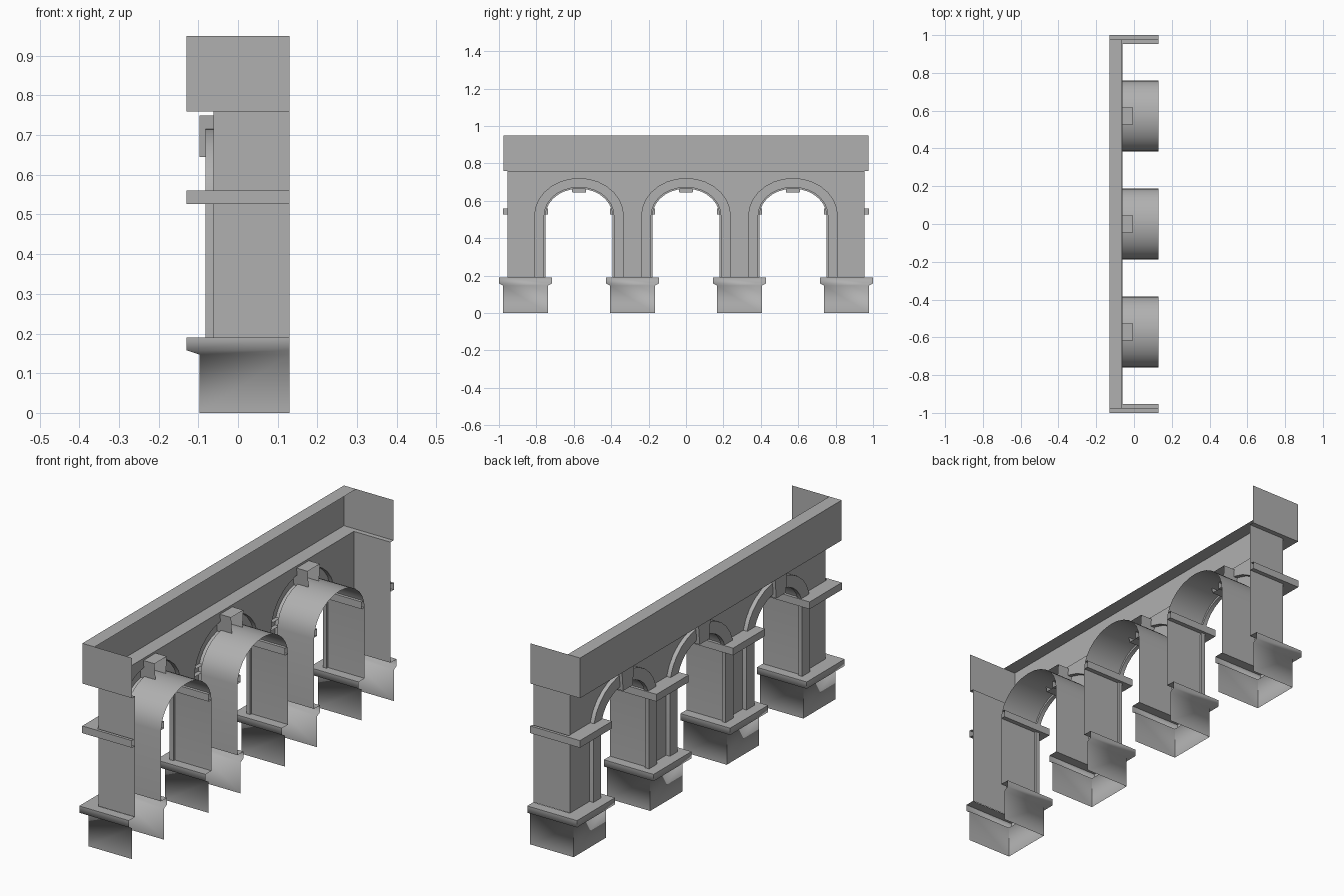
import bpy, math

if "Cube" in bpy.data.objects:
    bpy.data.objects.remove(bpy.data.objects["Cube"])

BACK, WALL, END = 0.13, -0.062, 0.954     # open back plane, wall plane, wall half length
SPACING, BASE, SPRING = 0.572, 0.19, 0.52
ARCHES = [-SPACING, 0, SPACING]
PIERS = [-1.5 * SPACING, -0.5 * SPACING, 0.5 * SPACING, 1.5 * SPACING]

stone = bpy.data.materials.new("dark_stone")
stone.diffuse_color = (0.435, 0.435, 0.435, 1)
stone.use_nodes = True
stone.node_tree.nodes["Principled BSDF"].inputs["Base Color"].default_value = stone.diffuse_color


def add_mesh(name, verts, faces, smooth=0):
    me = bpy.data.meshes.new(name)
    me.from_pydata(verts, [], faces)
    me.materials.append(stone)
    me.update()
    ob = bpy.data.objects.new(name, me)
    bpy.context.collection.objects.link(ob)
    if smooth:
        bpy.ops.object.select_all(action='DESELECT')
        ob.select_set(True)
        bpy.context.view_layer.objects.active = ob
        bpy.ops.object.shade_smooth_by_angle(angle=math.radians(smooth))
    return ob


def loft(name, rows, flip=False, smooth=0):
    """Skin a surface through rows that have equal point counts."""
    n = len(rows[0])
    faces = []
    for r in range(len(rows) - 1):
        for i in range(n - 1):
            a, b = r * n + i, (r + 1) * n + i
            f = (a, a + 1, b + 1, b)
            faces.append(f[::-1] if flip else f)
    return add_mesh(name, [p for row in rows for p in row], faces, smooth)


def u_shell(name, cy, profile, smooth=0):
    """Three-sided shell, open at the back; profile = (half width, front x, z)."""
    rows = [[(BACK, cy - h, z), (x, cy - h, z), (x, cy + h, z), (BACK, cy + h, z)]
            for h, x, z in profile]
    return loft(name, rows, flip=True, smooth=smooth)


def arch_line(cy, r, top, seg=14):
    """Arch outline (y, z) from left foot over the crown to right foot."""
    pts = [(cy - r, BASE)]
    for i in range(seg + 1):
        a = math.pi * (1 - i / seg)
        pts.append((cy + r * math.cos(a), SPRING + (top - SPRING) * math.sin(a)))
    return pts + [(cy + r, BASE)]


EXTRADOS, INTRADOS, SOFFIT = (0.237, 0.719), (0.179, 0.665), (0.189, 0.675)

# front wall with arched cut-outs
outline = [(-END, BASE), (-END, 0.76), (END, 0.76), (END, BASE)]
for cy in reversed(ARCHES):
    outline += arch_line(cy, *EXTRADOS)[::-1]
add_mesh("front_wall", [(WALL, y, z) for y, z in outline], [tuple(range(len(outline)))])

# end walls
for s, side in ((-1, "left"), (1, "right")):
    v = [(WALL, s * END, BASE), (BACK, s * END, BASE), (BACK, s * END, 0.76), (WALL, s * END, 0.76)]
    add_mesh("end_wall_" + side, v, [(0, 1, 2, 3) if s < 0 else (3, 2, 1, 0)])

# parapet band with ledge beneath and narrow coping on top
u_shell("parapet", 0, [(END, WALL, 0.76), (0.977, -0.13, 0.76), (0.977, -0.13, 0.95)])
add_mesh("parapet_coping", [(-0.13, -0.977, 0.95), (-0.066, -0.977, 0.95),
                            (-0.066, 0.977, 0.95), (-0.13, 0.977, 0.95)], [(0, 1, 2, 3)])

# arch mouldings with soffits, and keystones left open at the back
for cy in ARCHES:
    path = [(EXTRADOS, WALL), (EXTRADOS, -0.082), (INTRADOS, -0.082),
            (INTRADOS, WALL), (SOFFIT, WALL), (SOFFIT, BACK)]
    loft("arch", [[(x, y, z) for y, z in arch_line(cy, *e)] for e, x in path], smooth=35)

    v = [(x, cy + s * h, z) for x in (-0.097, -0.004)
         for s, h, z in ((-1, 0.036, 0.645), (1, 0.036, 0.645), (1, 0.046, 0.75), (-1, 0.046, 0.75))]
    add_mesh("keystone", v, [(3, 2, 1, 0), (0, 1, 5, 4),
                             (1, 2, 6, 5), (2, 3, 7, 6), (3, 0, 4, 7)])

# pedestals and impost bands on each pier
for cy in PIERS:
    u_shell("pedestal", cy, [(0.12, -0.097, 0), (0.12, -0.097, 0.147), (0.142, -0.13, 0.158),
                             (0.142, -0.13, BASE), (0.097, WALL, BASE)], smooth=80)
    u_shell("impost", cy, [(0.099, WALL, 0.526), (0.12, -0.13, 0.526),
                           (0.12, -0.13, 0.56), (0.106, WALL, 0.56)])
